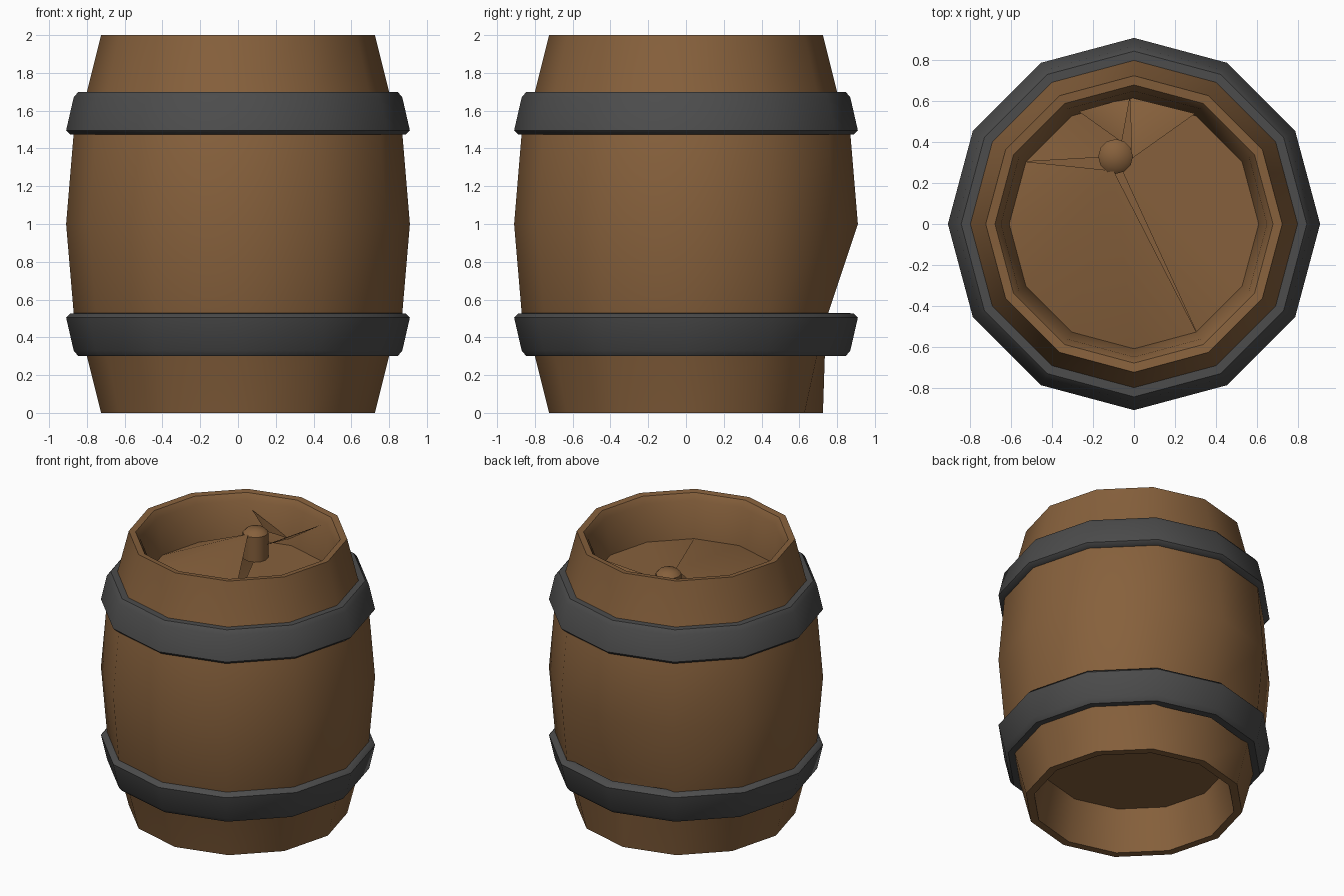
import bpy, bmesh, math

if "Cube" in bpy.data.objects:
    bpy.data.objects.remove(bpy.data.objects["Cube"])

SIDES = 12
LID_Z = 1.69
PLUG = (-0.09, 0.33)


def material(name, rgb):
    m = bpy.data.materials.new(name)
    m.diffuse_color = (*rgb, 1.0)
    m.use_nodes = True
    m.node_tree.nodes["Principled BSDF"].inputs["Base Color"].default_value = m.diffuse_color
    return m


WOOD = material("brown wood", (0.24, 0.118, 0.045))
IRON = material("dark iron", (0.072, 0.072, 0.072))


def finish(name, bm, mat):
    me = bpy.data.meshes.new(name)
    bm.to_mesh(me)
    bm.free()
    me.materials.append(mat)
    ob = bpy.data.objects.new(name, me)
    bpy.context.collection.objects.link(ob)
    bpy.ops.object.select_all(action='DESELECT')
    ob.select_set(True)
    bpy.context.view_layer.objects.active = ob
    bpy.ops.object.shade_smooth_by_angle(angle=math.radians(40))
    return ob


def lathe(name, profile, mat, sides=SIDES, closed=False, centre=(0, 0), adjust=None):
    """Revolve (radius, z) points about a vertical axis; radius 0 makes a pole."""
    bm = bmesh.new()
    rings = []
    for r, z in profile:
        if r == 0:
            rings.append([bm.verts.new((*centre, z))] * sides)
            continue
        ring = []
        for i in range(sides):
            a = 2 * math.pi * i / sides
            rr = adjust(i, r, z) if adjust else r
            ring.append(bm.verts.new((centre[0] + rr * math.cos(a),
                                      centre[1] + rr * math.sin(a), z)))
        rings.append(ring)
    pairs = list(zip(rings, rings[1:]))
    if closed:
        pairs.append((rings[-1], rings[0]))
    for a, b in pairs:
        for i in range(sides):
            j = (i + 1) % sides
            bm.faces.new(list(dict.fromkeys((a[i], a[j], b[j], b[i]))))
    bmesh.ops.recalc_face_normals(bm, faces=bm.faces)
    return finish(name, bm, mat)


def sheet(name, triangles):
    """Thin splintered sheet of upward facing triangles."""
    bm = bmesh.new()
    for tri in triangles:
        bm.faces.new([bm.verts.new(p) for p in tri])
    bmesh.ops.remove_doubles(bm, verts=bm.verts, dist=0.0001)
    for f in bm.faces:
        f.normal_update()
        if f.normal.z < 0:
            f.normal_flip()
    return finish(name, bm, WOOD)


# Barrel body with deeply recessed ends; the rear lower stave is pushed in
def dent(i, r, z):
    return min(r, 0.735) if i == 3 and 0.25 < z < 0.6 and r > 0.7 else r


body = [(0, 0.30), (0.61, 0.30), (0.67, 0.0), (0.725, 0.0), (0.80, 0.30),
        (0.87, 0.53), (0.91, 1.0), (0.87, 1.48), (0.80, 1.70), (0.725, 2.0),
        (0.68, 1.995), (0.65, 1.95), (0.61, LID_Z)]
lathe("barrel_body", body, WOOD, adjust=dent)

# Two bevelled iron hoops, mirrored about mid height
hoop = [(0.79, 0.30), (0.845, 0.30), (0.87, 0.33), (0.91, 0.505),
        (0.89, 0.525), (0.85, 0.53)]
lathe("lower_hoop", hoop, IRON, closed=True)
lathe("upper_hoop", [(r, 2 - z) for r, z in hoop], IRON, closed=True)

# Lid: one side lies flat, the other slopes up to the plug
def edge(i):
    a = 2 * math.pi * i / SIDES
    return (0.61 * math.cos(a), 0.61 * math.sin(a), LID_Z)


high, low = (-0.10, 0.26, 1.88), (*PLUG, LID_Z)
lid = []
for i in range(SIDES):
    lid.append((high if 5 <= i < 10 else low, edge(i), edge(i + 1)))
sheet("lid", lid)

# Round plug standing on the lid
lathe("lid_plug", [(0.085, LID_Z), (0.085, 1.87), (0.06, 1.895), (0, 1.905)],
      WOOD, centre=PLUG)

# Splinters spanning from the plug to the back rim
sheet("back_splinters", [
    ((-0.06, 0.40, 1.86), (-0.27, 0.55, 1.90), (-0.02, 0.62, 1.73)),
    ((-0.01, 0.32, 1.80), (-0.02, 0.62, 1.73), (0.30, 0.54, 1.95))])
